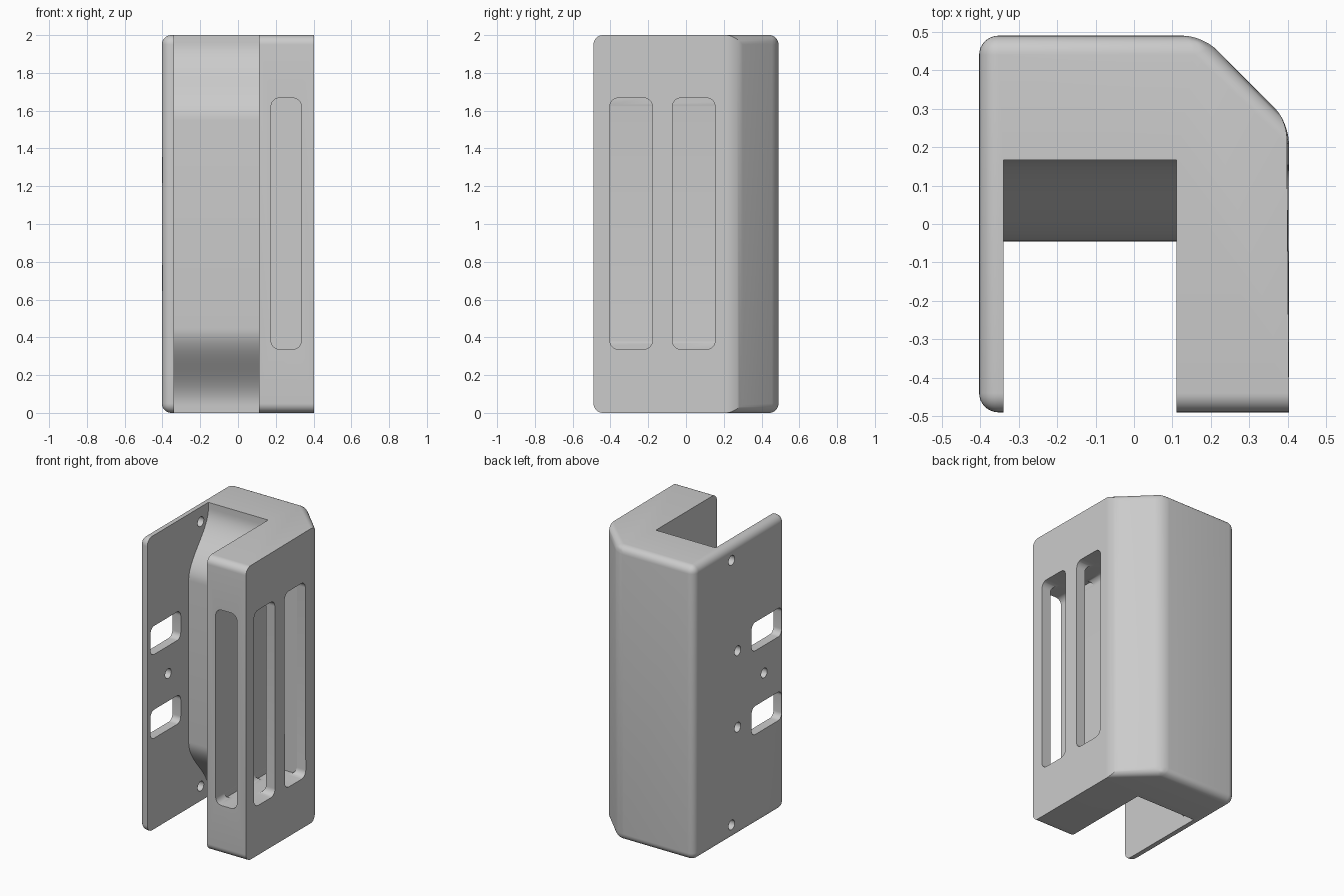
import bpy, bmesh, math
from mathutils import Vector

if "Cube" in bpy.data.objects:
    bpy.data.objects.remove(bpy.data.objects["Cube"], do_unlink=True)

X, Y, H = 0.403, 0.49, 2.0          # half width, half depth, height
IN_L, IN_R = -0.34, 0.11            # channel walls
ROUND = 0.05

grey = bpy.data.materials.new("plain grey")
grey.use_nodes = True
grey.diffuse_color = (0.6, 0.6, 0.6, 1)
grey.node_tree.nodes["Principled BSDF"].inputs["Base Color"].default_value = grey.diffuse_color


def prism(name, profile, axis, start, end):
    """Extrude a closed 2D profile along x, y or z."""
    place = {"x": lambda a, b, d: (d, a, b),
             "y": lambda a, b, d: (a, d, b),
             "z": lambda a, b, d: (a, b, d)}[axis]
    bm = bmesh.new()
    base = bm.faces.new([bm.verts.new(place(a, b, start)) for a, b in profile])
    ext = bmesh.ops.extrude_face_region(bm, geom=[base])["geom"]
    shift = Vector(place(0, 0, end - start))
    bmesh.ops.translate(bm, vec=shift, verts=[v for v in ext if isinstance(v, bmesh.types.BMVert)])
    bmesh.ops.recalc_face_normals(bm, faces=bm.faces)
    mesh = bpy.data.meshes.new(name)
    bm.to_mesh(mesh)
    bm.free()
    mesh.materials.append(grey)
    obj = bpy.data.objects.new(name, mesh)
    bpy.context.collection.objects.link(obj)
    return obj


def rounded(a0, a1, b0, b1, r, steps=8):
    """Rounded rectangle profile."""
    pts = []
    corners = [(a1 - r, b1 - r), (a0 + r, b1 - r), (a0 + r, b0 + r), (a1 - r, b0 + r)]
    for i, (ca, cb) in enumerate(corners):
        for k in range(steps + 1):
            t = math.pi / 2 * (i + k / steps)
            pts.append((ca + r * math.cos(t), cb + r * math.sin(t)))
    return pts


def circle(a, b, r, n=24):
    return [(a + r * math.cos(2 * math.pi * k / n), b + r * math.sin(2 * math.pi * k / n)) for k in range(n)]


def cut(body, cutter):
    cutter.hide_render = True
    mod = body.modifiers.new("cut", "BOOLEAN")
    mod.operation, mod.solver, mod.object = "DIFFERENCE", "EXACT", cutter
    bpy.context.view_layer.objects.active = body
    bpy.ops.object.modifier_apply(modifier=mod.name)
    bpy.data.objects.remove(cutter, do_unlink=True)


# Outer block with one chamfered back corner
housing = prism("housing", [(-X, -Y), (X, -Y), (X, 0.265), (0.178, Y), (-X, Y)], "z", 0, H)

# Round every outer edge except the sharp rim of the slotted side and the flat front's sides
bm = bmesh.new()
bm.from_mesh(housing.data)


def is_soft(edge):
    normals = [f.normal for f in edge.link_faces]
    on_side = any(n.x > 0.99 for n in normals)
    on_chamfer = any(0.5 < n.x < 0.9 for n in normals)
    return on_chamfer or not on_side


bmesh.ops.bevel(bm, geom=[e for e in bm.edges if is_soft(e)], offset=ROUND,
                segments=8, profile=0.5, affect="EDGES", clamp_overlap=True)
bm.to_mesh(housing.data)
bm.free()

# Open channel whose back wall swells forward between the two ends
DEEP, SWELL, Z0, Z1, STEPS = 0.167, -0.045, 0.04, 0.45, 20
lower = []
for k in range(STEPS + 1):
    t = k / STEPS
    lower.append((DEEP + (SWELL - DEEP) * (1 - math.cos(math.pi * t)) / 2, Z0 + (Z1 - Z0) * t))
upper = [(y, H - z) for y, z in reversed(lower)]
profile = [(-1, -0.1), (DEEP, -0.1)] + lower + upper + [(DEEP, H + 0.1), (-1, H + 0.1)]
cut(housing, prism("channel_cutter", profile, "x", IN_L, IN_R))

# Pocket in the thick arm, open at the front, and two windows on its side
SLOT_LOW, SLOT_HIGH = 0.337, 1.667
cut(housing, prism("front_slot_cutter", rounded(0.175, 0.335, SLOT_LOW, SLOT_HIGH, 0.045), "y", -1, 0.155))
for y0, y1 in ((-0.403, -0.178), (-0.072, 0.154)):
    cut(housing, prism("side_slot_cutter", rounded(y0, y1, SLOT_LOW, SLOT_HIGH, 0.045), "x", 0.176, 1))

# Thin plate: two square openings and five screw holes
for side in (-1, 1):
    z = 1 + side * 0.285
    cut(housing, prism("opening_cutter", rounded(-0.455, -0.13, z - 0.097, z + 0.097, 0.04), "x", -1, -0.3))
for y, z in ((0.085, 0.1), (0.085, 1.9), (0.02, 0.74), (0.02, 1.26), (-0.265, 1)):
    cut(housing, prism("screw_hole_cutter", circle(y, z, 0.033), "x", -1, -0.335 if y == 0.02 else -0.3))

# Smooth curves, crisp edges
bpy.ops.object.select_all(action="DESELECT")
housing.select_set(True)
bpy.context.view_layer.objects.active = housing
bpy.ops.object.shade_smooth_by_angle(angle=math.radians(30))
